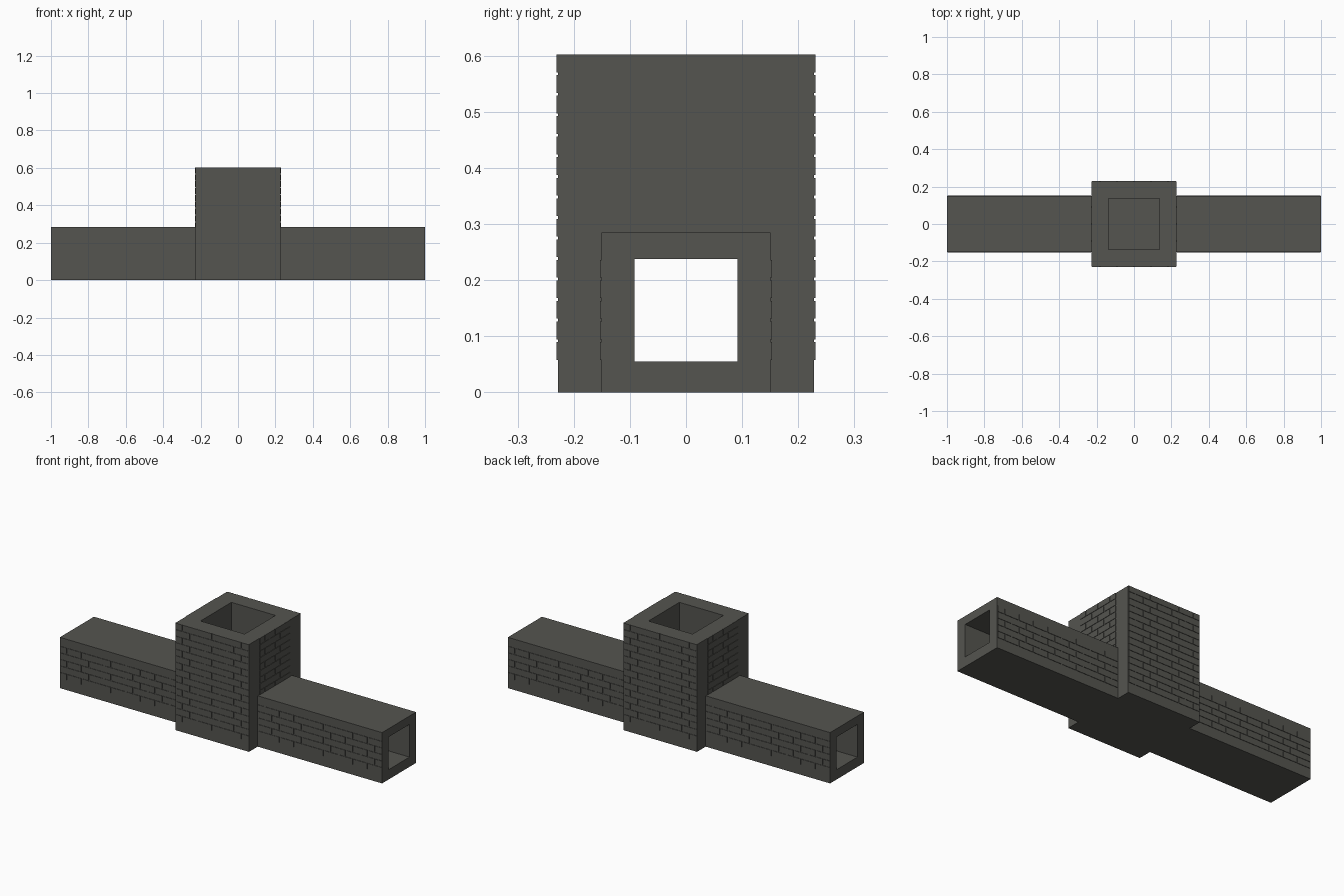
import bpy
import bmesh
from mathutils import Matrix

if "Cube" in bpy.data.objects:
    bpy.data.objects.remove(bpy.data.objects["Cube"])

TOWER = 0.228              # half width of the tower
SHAFT = 0.137              # half width of the vertical shaft
ARM, ARM_TOP = 0.151, 0.285
TUNNEL, FLOOR, CEILING = 0.092, 0.055, 0.238
TOP = 0.602
BRICK, ROW, GAP, RAISE = 0.0912, 0.0366, 0.005, 0.0025

stone = bpy.data.materials.new("dark grey stone")
stone.diffuse_color = (0.09, 0.09, 0.08, 1)
stone.use_nodes = True
stone.node_tree.nodes["Principled BSDF"].inputs["Base Color"].default_value = stone.diffuse_color


def add_box(bm, lo, hi):
    size = [b - a for a, b in zip(lo, hi)]
    mid = [(a + b) / 2 for a, b in zip(lo, hi)]
    bmesh.ops.create_cube(bm, size=1, matrix=Matrix.Translation(mid) @ Matrix.Diagonal((*size, 1)))


def finish(name, bm):
    mesh = bpy.data.meshes.new(name)
    bm.to_mesh(mesh)
    bm.free()
    mesh.materials.append(stone)
    obj = bpy.data.objects.new(name, mesh)
    bpy.context.collection.objects.link(obj)
    return obj


def box(name, lo, hi):
    bm = bmesh.new()
    add_box(bm, lo, hi)
    return finish(name, bm)


def cut(obj, cutter):
    mod = obj.modifiers.new("hollow", 'BOOLEAN')
    mod.operation = 'DIFFERENCE'
    mod.solver = 'EXACT'
    mod.object = cutter
    cutter.hide_render = True
    cutter.hide_set(True)


def brick_wall(name, left, right, bottom, top, distance, turn):
    """Running-bond bricks on a wall facing -y, turned about z in quarter turns."""
    bm = bmesh.new()
    row = 0
    while TOP - row * ROW > bottom + GAP:
        z1 = TOP - row * ROW
        z0 = max(z1 - ROW + GAP, bottom)
        if z1 <= top + 0.001:
            # Alternate rows start with a half brick
            a, b = left, left + (BRICK / 2 if row % 2 == 0 else BRICK)
            while a < right - 0.01:
                end = min(b, right)
                add_box(bm, (a + GAP / 2, -distance - RAISE, z0),
                        (end - GAP / 2, -distance + 0.001, z1))
                a, b = b, b + BRICK
        row += 1
    bm.transform(Matrix.Rotation(turn * 1.5707963, 4, 'Z'))
    return finish(name, bm)


# Hollow tower with the tunnel running through it
tower = box("tower", (-TOWER, -TOWER, 0), (TOWER, TOWER, TOP))
cut(tower, box("shaft_cutter", (-SHAFT, -SHAFT, FLOOR), (SHAFT, SHAFT, TOP + 0.1)))
cut(tower, box("tunnel_cutter", (-0.5, -TUNNEL, FLOOR), (0.5, TUNNEL, CEILING)))

# Square tube arms: rectangular frame extruded outward
for side, name in ((-1, "left_arm"), (1, "right_arm")):
    bm = bmesh.new()
    rings = []
    for x in (side * TOWER, side):
        for y, z0, z1 in ((ARM, 0, ARM_TOP), (TUNNEL, FLOOR, CEILING)):
            rings.append([bm.verts.new((x, *p)) for p in ((-y, z0), (y, z0), (y, z1), (-y, z1))])
    outer_a, inner_a, outer_b, inner_b = rings
    for p, q in ((outer_a, outer_b), (inner_b, inner_a), (outer_b, inner_b)):
        for i in range(4):
            j = (i + 1) % 4
            bm.faces.new((p[i], p[j], q[j], q[i]))
    bmesh.ops.recalc_face_normals(bm, faces=bm.faces)
    # Make sure the roof faces upward
    roof = max(bm.faces, key=lambda f: f.calc_center_median().z)
    if roof.normal.z < 0:
        bmesh.ops.reverse_faces(bm, faces=bm.faces)
    finish(name, bm)

# Raised bricks on every wall
for turn, name in ((0, "front"), (2, "back")):
    brick_wall(name + "_tower_bricks", -TOWER, TOWER, 0.055, TOP, TOWER, turn)
    brick_wall(name + "_arm_bricks_a", -1, -TOWER, 0.055, 0.24, ARM, turn)
    brick_wall(name + "_arm_bricks_b", TOWER, 1, 0.055, 0.24, ARM, turn)
for turn, name in ((1, "right"), (3, "left")):
    brick_wall(name + "_tower_bricks", -SHAFT, SHAFT, ARM_TOP, TOP, TOWER, turn)
